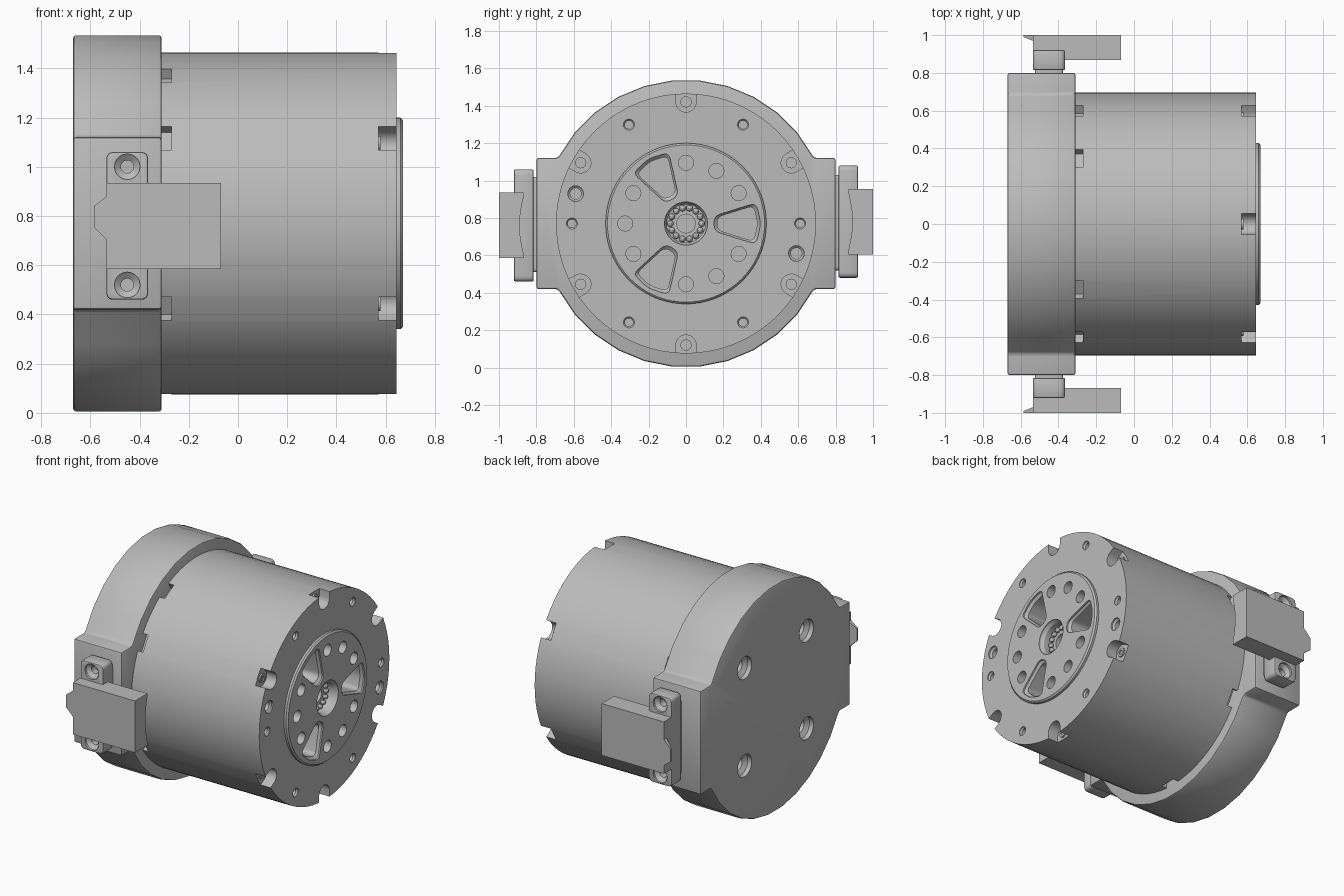
import bpy, bmesh
from math import sin, cos, pi, radians
from mathutils import Vector, Matrix

AXIS_Z = 0.77  # height of the motor axis, which runs along x

if bpy.data.objects.get("Cube"):
    bpy.data.objects.remove(bpy.data.objects["Cube"])

grey = bpy.data.materials.new("plain_grey")
grey.use_nodes = True
grey.diffuse_color = (0.5, 0.5, 0.5, 1)
grey.node_tree.nodes["Principled BSDF"].inputs["Base Color"].default_value = grey.diffuse_color


def loft(bm, rings):
    """Closed skin through rings of points, capped at both ends."""
    loops = [[bm.verts.new(p) for p in ring] for ring in rings]
    n = len(loops[0])
    for a, b in zip(loops, loops[1:]):
        for i in range(n):
            j = (i + 1) % n
            bm.faces.new((a[i], a[j], b[j], b[i]))
    bm.faces.new(loops[0])
    bm.faces.new(loops[-1][::-1])


def along_x(bm, pts, x0, x1):
    loft(bm, [[(x, y, z) for y, z in pts] for x in (x0, x1)])


def along_y(bm, pts, y0, y1):
    loft(bm, [[(x, y, z) for x, z in pts] for y in (y0, y1)])


def turned(bm, profile, cy=0, cz=0, n=24):
    """Round solid parallel to x from (x, radius) pairs."""
    loft(bm, [[(x, cy + r * cos(2 * pi * i / n), cz + r * sin(2 * pi * i / n))
               for i in range(n)] for x, r in profile])


def rounded(pts, r, steps=4):
    """Polygon with curved corners."""
    pts, out = [Vector(p) for p in pts], []
    for i, p in enumerate(pts):
        a = p + (pts[i - 1] - p).normalized() * r
        b = p + (pts[(i + 1) % len(pts)] - p).normalized() * r
        for k in range(steps + 1):
            t = k / steps
            out.append(tuple(a * (1 - t) ** 2 + p * 2 * t * (1 - t) + b * t * t))
    return out


def rect(x0, x1, z0, z1):
    return [(x0, z0), (x1, z0), (x1, z1), (x0, z1)]


def turn(pts, deg):
    c, s = cos(radians(deg)), sin(radians(deg))
    return [(c * y - s * z, s * y + c * z) for y, z in pts]


def make(name, bm, flip=False):
    if flip:
        bm.transform(Matrix.Rotation(pi, 4, 'X'))
    bmesh.ops.recalc_face_normals(bm, faces=bm.faces[:])
    mesh = bpy.data.meshes.new(name)
    bm.to_mesh(mesh)
    bm.free()
    ob = bpy.data.objects.new(name, mesh)
    ob.location.z = AXIS_Z
    mesh.materials.append(grey)
    bpy.context.collection.objects.link(ob)
    return ob


def activate(ob):
    bpy.ops.object.select_all(action='DESELECT')
    ob.select_set(True)
    bpy.context.view_layer.objects.active = ob


def bevel(ob, width):
    activate(ob)
    mod = ob.modifiers.new("edge", 'BEVEL')
    mod.width, mod.segments = width, 2
    mod.limit_method, mod.angle_limit = 'ANGLE', radians(40)
    bpy.ops.object.modifier_apply(modifier=mod.name)


def cut(ob, bm):
    cutter = make("cutter", bm)
    cutter.hide_render = True
    activate(ob)
    mod = ob.modifiers.new("cut", 'BOOLEAN')
    mod.operation, mod.solver, mod.object = 'DIFFERENCE', 'EXACT', cutter
    bpy.ops.object.modifier_apply(modifier=mod.name)
    bpy.data.objects.remove(cutter)


def smooth(ob):
    activate(ob)
    bpy.ops.object.shade_smooth_by_angle(angle=radians(30))


# Drum with raised output disc
bm = bmesh.new()
turned(bm, [(-0.36, 0.695), (0.645, 0.695), (0.645, 0.43), (0.66, 0.43), (0.67, 0.42)], n=72)
drum = make("drum", bm)

bm = bmesh.new()
# U-shaped screw notches on the front rim
u_shape = [(0.8, -0.055), (0.8, 0.055)] + [
    (0.65 + 0.055 * cos(a), 0.055 * sin(a)) for a in [pi / 2 + k * pi / 8 for k in range(9)]]
for deg in range(30, 390, 60):
    along_x(bm, turn(u_shape, deg), 0.57, 0.75)
# Slots where the drum meets the rear housing
for deg in (30, 60, 120, 150, 210, 270, 330):
    along_x(bm, turn(rect(0.645, 0.8, -0.055, 0.055), deg), -0.34, -0.27)
# Small threaded holes and two larger ones in the face
for deg in range(0, 360, 60):
    turned(bm, [(0.7, 0.03), (0.64, 0.03), (0.63, 0.022), (0.57, 0.022)],
           0.61 * cos(radians(deg)), 0.61 * sin(radians(deg)), 16)
for s in (1, -1):
    turned(bm, [(0.7, 0.042), (0.635, 0.042), (0.625, 0.03), (0.55, 0.03)], 0.59 * s, -0.16 * s, 16)
# Round holes of the output disc
for deg in (30, 60, 90, 150, 180, 210, 270, 300, 330):
    turned(bm, [(0.7, 0.04), (0.57, 0.04)], 0.325 * cos(radians(deg)), 0.325 * sin(radians(deg)))
# Three chamfered wedge pockets
wedge = [(0.15, -0.04), (0.375, -0.11), (0.4, 0), (0.375, 0.11), (0.15, 0.04)]
for deg in (0, 120, 240):
    rings = []
    for x, grow in ((0.7, 1.0), (0.66, 1.0), (0.645, 0.86), (0.45, 0.86)):
        pts = [(0.28 + (y - 0.28) * grow, z * grow) for y, z in rounded(wedge, 0.035)]
        rings.append([(x, y, z) for y, z in turn(pts, deg)])
    loft(bm, rings)
# Stepped centre bore
turned(bm, [(0.7, 0.115), (0.66, 0.115), (0.64, 0.103), (0.59, 0.103), (0.59, 0.05), (0.4, 0.05)], n=32)
cut(drum, bm)
smooth(drum)

# Bearing balls around the bore
bm = bmesh.new()
for k in range(14):
    a = 2 * pi * k / 14
    bmesh.ops.create_uvsphere(bm, u_segments=10, v_segments=6, radius=0.017, matrix=Matrix.Translation(
        (0.6, 0.084 * cos(a), 0.084 * sin(a))))
smooth(make("bearing_balls", bm))

# Screws sunk in the rim notches
bm = bmesh.new()
for deg in range(30, 390, 60):
    turned(bm, [(0.56, 0.03), (0.58, 0.03), (0.58, 0.015), (0.572, 0.015)],
           0.65 * cos(radians(deg)), 0.65 * sin(radians(deg)), 16)
smooth(make("rim_screws", bm))

# Rear housing: faceted round with a square ear on each side
arc = [radians(28.125 + 11.25 * k) for k in range(12)]
top = [(0.8, 0.35), (0.69, 0.35)] + [(0.768 * cos(a), 0.768 * sin(a)) for a in arc] + [(-0.69, 0.35), (-0.8, 0.35)]
outline = top + [(-y, -z) for y, z in top]
bm = bmesh.new()
along_x(bm, outline, -0.67, -0.31)
housing = make("rear_housing", bm)
bevel(housing, 0.012)
bm = bmesh.new()
for y in (-0.33, 0.33):
    for z in (-0.33, 0.33):
        turned(bm, [(-0.72, 0.075), (-0.64, 0.075), (-0.62, 0.045), (-0.5, 0.045)], y, z)
cut(housing, bm)
smooth(housing)

# Side connectors: the second is the first turned half way round the axis
for side, flip in (("right", False), ("left", True)):
    # Mounting bracket with two countersunk screw holes
    bm = bmesh.new()
    along_y(bm, rounded(rect(-0.535, -0.365, -0.31, 0.29), 0.03), -0.92, -0.815)
    bracket = make(side + "_bracket", bm, flip)
    bevel(bracket, 0.008)
    bm = bmesh.new()
    for z in (-0.25, 0.23):
        loft(bm, [[(-0.45 + r * cos(k * pi / 10), y, z + r * sin(k * pi / 10)) for k in range(20)]
                  for y, r in ((-0.95, 0.052), (-0.905, 0.052), (-0.885, 0.026), (-0.84, 0.026))])
    if flip:
        bm.transform(Matrix.Rotation(pi, 4, 'X'))
    cut(bracket, bm)
    smooth(bracket)

    # Thin pad between bracket and housing
    bm = bmesh.new()
    along_y(bm, rounded(rect(-0.525, -0.375, -0.26, 0.25), 0.02), -0.82, -0.79)
    smooth(make(side + "_pad", bm, flip))

    # Plug body with a hollowed inner face
    hollow = [(-0.868 - 0.022 * sin(pi * k / 8), -0.165 + 0.31 * k / 8) for k in range(9)]
    bm = bmesh.new()
    along_x(bm, [(-1, -0.185), (-0.868, -0.185)] + hollow + [(-0.868, 0.165), (-1, 0.165)], -0.535, -0.07)
    smooth(make(side + "_plug", bm, flip))

    # Tapered tongue at the rear of the plug
    bm = bmesh.new()
    tongue = [(-0.5, -0.065), (-0.535, -0.065), (-0.585, -0.015), (-0.585, 0.07), (-0.535, 0.11), (-0.5, 0.11)]
    loft(bm, [[(x, y if x < -0.55 else y2, z) for x, z in tongue]
              for y, y2 in ((-1, -1), (-0.99, -0.97))])
    smooth(make(side + "_tongue", bm, flip))
